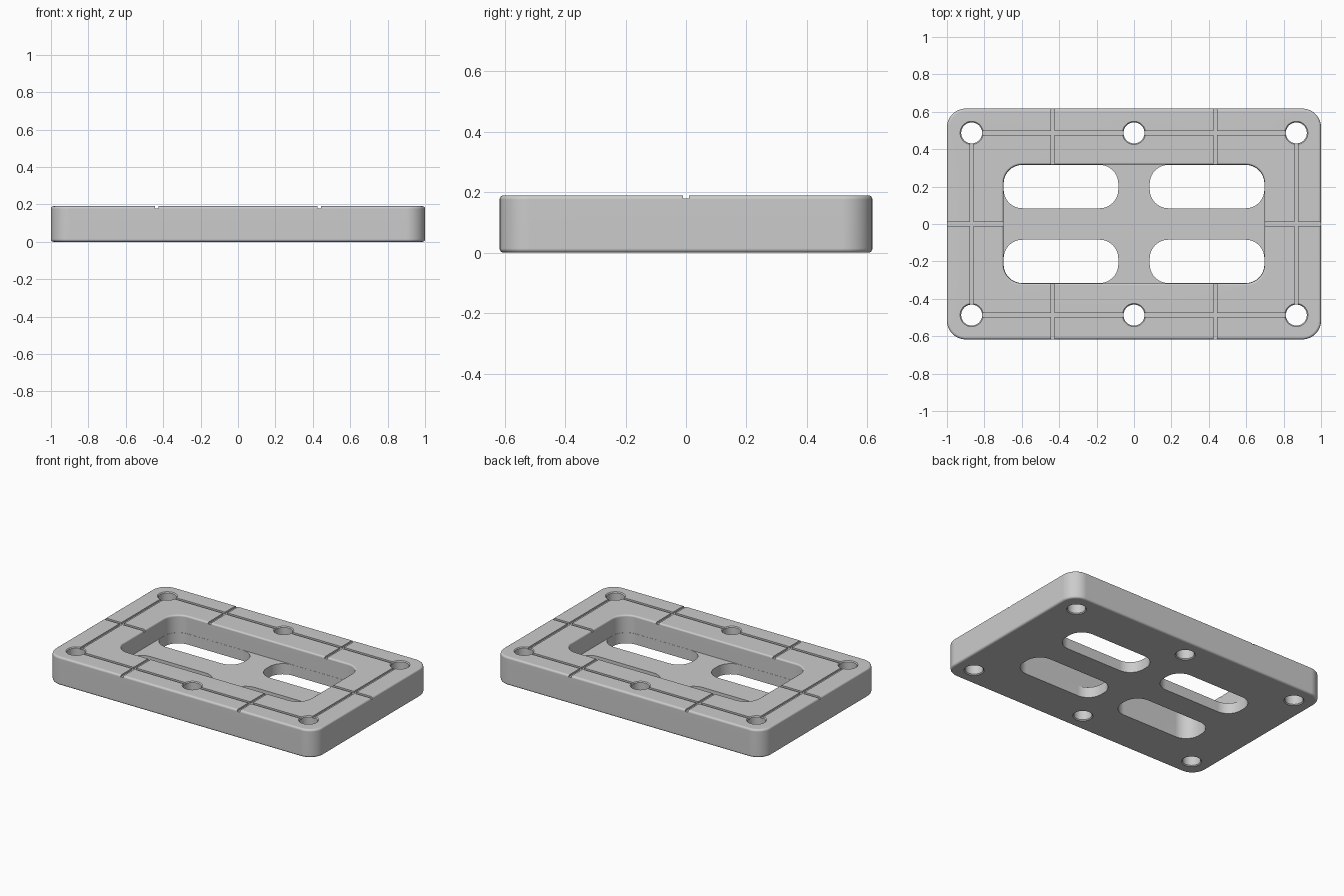
import bpy, bmesh, math

if "Cube" in bpy.data.objects:
    bpy.data.objects.remove(bpy.data.objects["Cube"])

H = 0.19          # plate thickness
FLOOR = 0.072     # pocket floor height
F = 0.014         # edge rounding


def outline(cx, cy, hx, hy, r, seg):
    """Rounded rectangle (a circle when r equals both half sizes)."""
    pts = []
    for k, (sx, sy) in enumerate([(1, 1), (-1, 1), (-1, -1), (1, -1)]):
        for i in range(seg + 1):
            if r >= hx and i == seg:
                continue
            a = math.pi / 2 * (k + i / seg)
            pts.append((cx + sx * (hx - r) + r * math.cos(a),
                        cy + sy * (hy - r) + r * math.sin(a)))
    return pts


def loft(name, cx, cy, hx, hy, r, layers, seg=10):
    """Solid from stacked rounded rectangles; layers = (outward offset, z)."""
    bm = bmesh.new()
    rings = [[bm.verts.new((x, y, z)) for x, y in
              outline(cx, cy, hx + o, hy + o, r + o, seg)] for o, z in layers]
    n = len(rings[0])
    for a, b in zip(rings, rings[1:]):
        for i in range(n):
            j = (i + 1) % n
            bm.faces.new((a[i], a[j], b[j], b[i]))
    bm.faces.new(rings[0][::-1])
    bm.faces.new(rings[-1])
    return finish(name, bm)


def box(name, x0, x1, y0, y1, z0, z1):
    bm = bmesh.new()
    bmesh.ops.create_cube(bm, size=1)
    for v in bm.verts:
        v.co = ((x0 + x1) / 2 + v.co.x * (x1 - x0),
                (y0 + y1) / 2 + v.co.y * (y1 - y0),
                (z0 + z1) / 2 + v.co.z * (z1 - z0))
    return finish(name, bm)


def finish(name, bm):
    me = bpy.data.meshes.new(name)
    bm.to_mesh(me)
    bm.free()
    ob = bpy.data.objects.new(name, me)
    bpy.context.collection.objects.link(ob)
    return ob


def flare(f, steps=4):
    """Rounded upper rim of a cutter, opening outward towards the top."""
    return [(f * (1 - math.cos(t)), H - f + f * math.sin(t))
            for t in [math.pi / 2 * i / steps for i in range(steps + 1)]]


# Plate with rounded top and bottom edges
arc = [math.pi / 2 * i / 4 for i in range(5)]
rim = [(-F * (1 - math.cos(t)), H - F + F * math.sin(t)) for t in arc]
base = [(o, H - z) for o, z in reversed(rim)]
plate = loft("base_plate", 0, 0, 1.0, 0.617, 0.1, base + rim)

# Central pocket
cutters = [loft("pocket_cutter", 0, 0, 0.698, 0.317, 0.1,
                [(0, FLOOR)] + flare(0.011) + [(0.011, H + 0.1)])]

# Four slots through the pocket floor
for sx in (-1, 1):
    for sy in (-1, 1):
        cutters.append(loft("slot_cutter", sx * 0.3905, sy * 0.2, 0.3065, 0.116, 0.1,
                            [(0, -0.1), (0, FLOOR + 0.03)]))

# Six bolt holes, chamfered at both ends
c = 0.006
for x in (-0.868, 0, 0.868):
    for y in (-0.487, 0.487):
        cutters.append(loft("hole_cutter", x, y, 0.056, 0.056, 0.056,
                            [(c, -0.1), (c, 0), (0, c), (0, H - c), (c, H), (c, H + 0.1)]))

# Shallow grooves: a frame through the holes and cross channels to the edges
w, zb, zt = 0.01, H - 0.011, H + 0.05
for s in (-1, 1):
    y, x = s * 0.487, s * 0.868
    cutters.append(box("groove_cutter", -0.868, 0.868, y - w, y + w, zb, zt))
    cutters.append(box("groove_cutter", x - w, x + w, -0.487, 0.487, zb, zt))
    a, b = sorted((s * 0.68, s * 1.1))
    cutters.append(box("groove_cutter", a, b, -w, w, zb, zt))
    for gx in (-0.435, 0.435):
        a, b = sorted((s * 0.3, s * 0.7))
        cutters.append(box("groove_cutter", gx - w, gx + w, a, b, zb, zt))

for cut in cutters:
    cut.hide_render = True
    m = plate.modifiers.new("cut", 'BOOLEAN')
    m.operation, m.solver, m.object = 'DIFFERENCE', 'EXACT', cut

# Bake the cuts and drop the cutters
dg = bpy.context.evaluated_depsgraph_get()
mesh = bpy.data.meshes.new_from_object(plate.evaluated_get(dg))
plate.modifiers.clear()
plate.data = mesh
for cut in cutters:
    bpy.data.objects.remove(cut)

# Colour and shading
grey = bpy.data.materials.new("plain_grey")
grey.diffuse_color = (0.6, 0.6, 0.6, 1)
grey.use_nodes = True
grey.node_tree.nodes["Principled BSDF"].inputs["Base Color"].default_value = grey.diffuse_color
mesh.materials.clear()
mesh.materials.append(grey)
for p in mesh.polygons:
    p.material_index = 0
bpy.context.view_layer.objects.active = plate
plate.select_set(True)
bpy.ops.object.shade_smooth_by_angle(angle=math.radians(30))
wn = plate.modifiers.new("even_normals", 'WEIGHTED_NORMAL')
wn.keep_sharp = True
